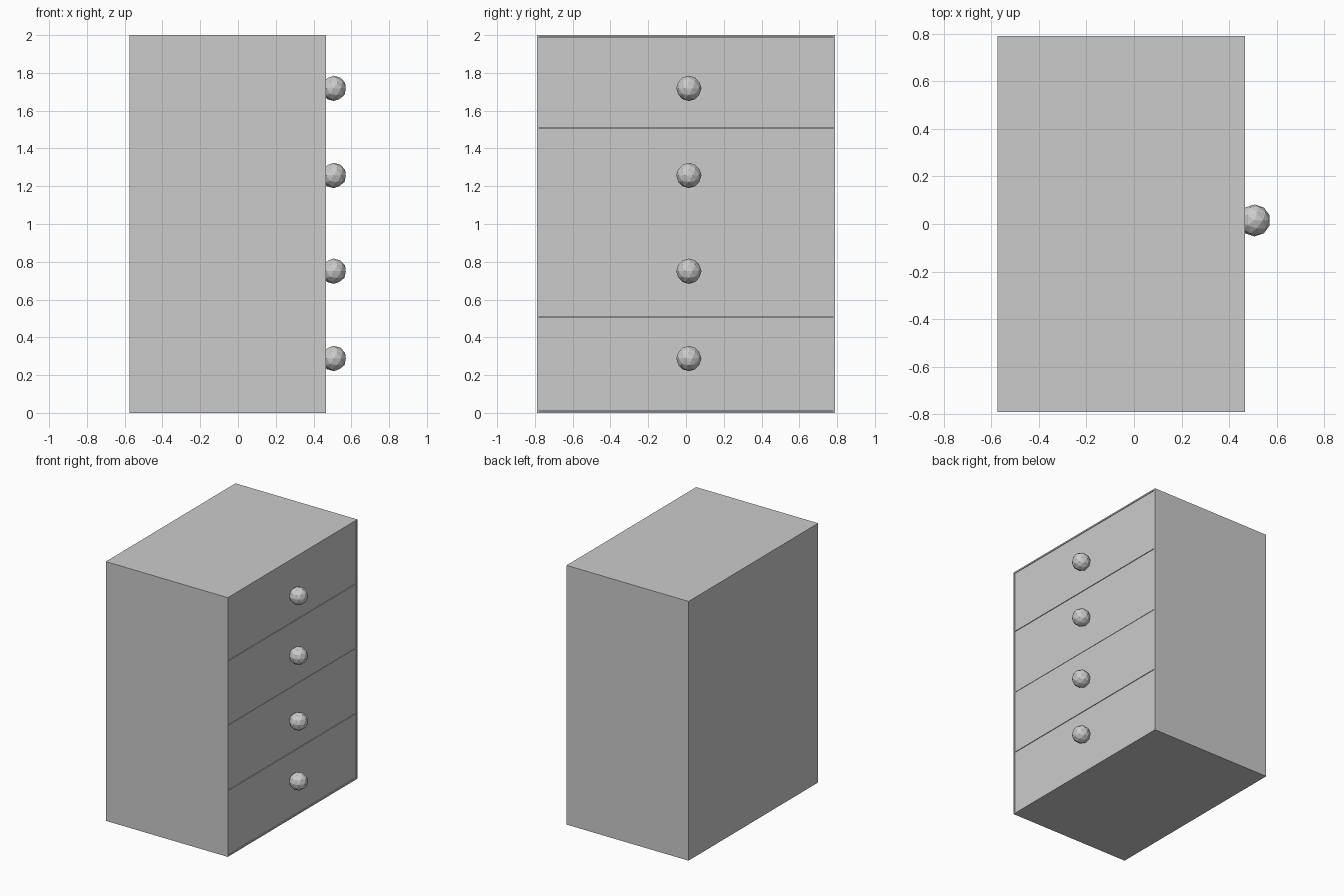
import bpy

if "Cube" in bpy.data.objects:
    bpy.data.objects.remove(bpy.data.objects["Cube"])


def box(name, x, y, z):
    """Box from (min, max) pairs on each axis."""
    bpy.ops.mesh.primitive_cube_add(
        size=1, location=[(a + b) / 2 for a, b in (x, y, z)])
    ob = bpy.context.object
    ob.name = name
    ob.scale = [b - a for a, b in (x, y, z)]
    bpy.ops.object.transform_apply(location=False, rotation=False, scale=True)
    return ob


BACK, FRONT = -0.575, 0.466
HALF_W, TOP, T = 0.79, 2.0, 0.011
INNER = HALF_W - T

# Carcass: thin panels open towards +x
box("back_panel", (BACK, BACK + T), (-INNER, INNER), (T, TOP - T))
box("top_panel", (BACK, FRONT), (-HALF_W, HALF_W), (TOP - T, TOP))
box("bottom_panel", (BACK, FRONT), (-HALF_W, HALF_W), (0, T))
for side, name in ((-1, "left_panel"), (1, "right_panel")):
    y = sorted((side * INNER, side * HALF_W))
    box(name, (BACK, FRONT), y, (T, TOP - T))
box("middle_shelf", (BACK + T, FRONT - 0.002), (-INNER, INNER), (1.003, 1.012))

# Drawers with thin gaps, each with a faceted knob
drawers = [(0.013, 0.505, 0.288), (0.510, 1.002, 0.750),
           (1.013, 1.505, 1.257), (1.510, 1.988, 1.718)]
for i, (z0, z1, knob_z) in enumerate(drawers, 1):
    box(f"drawer_{i}", (BACK + 0.03, FRONT - 0.004),
        (-INNER + 0.001, INNER - 0.001), (z0, z1))
    bpy.ops.mesh.primitive_ico_sphere_add(
        subdivisions=2, radius=0.067, location=(0.507, 0.015, knob_z))
    bpy.context.object.name = f"knob_{i}"
